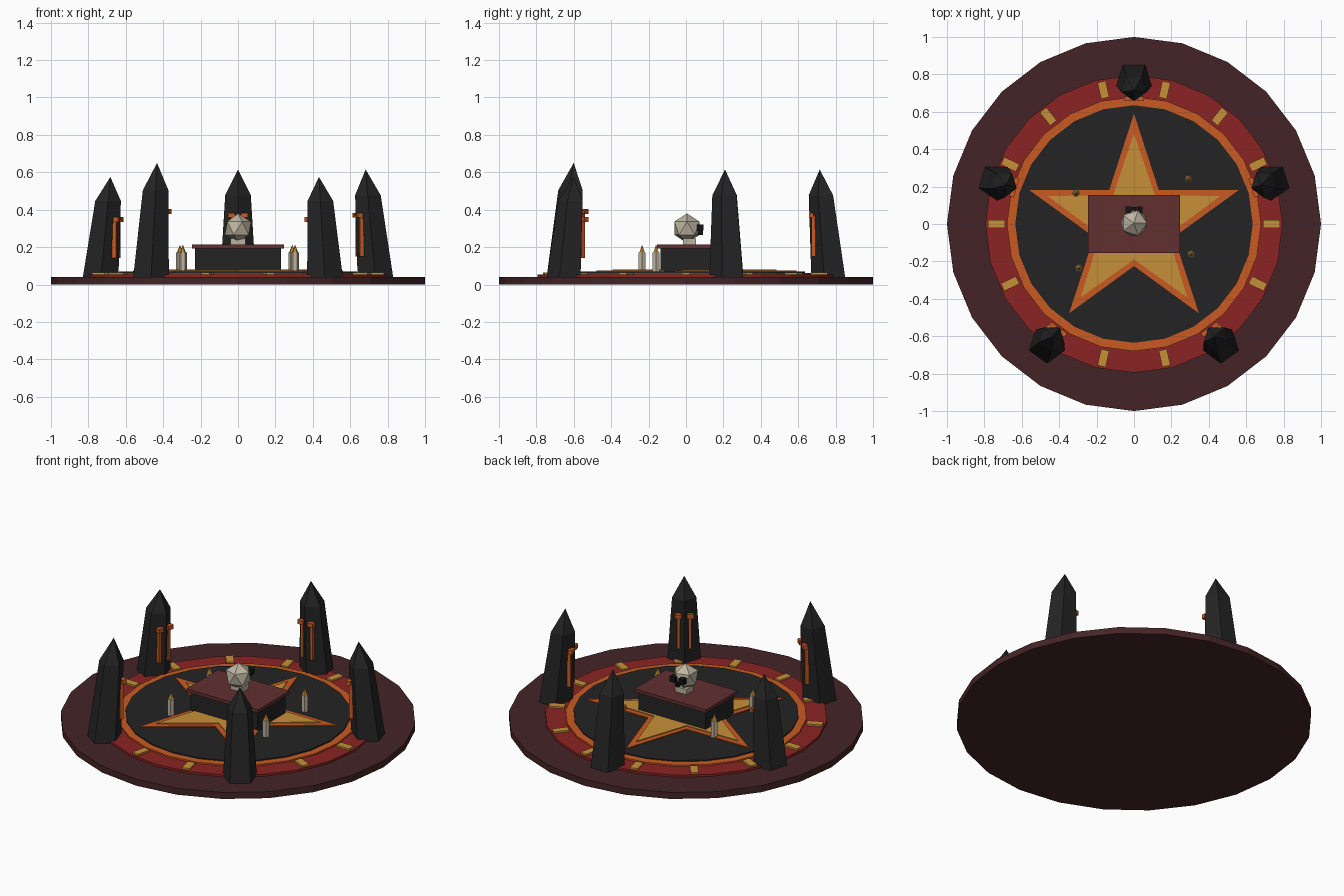
import bpy, bmesh
from math import sin, cos, pi, atan2, hypot, radians
from mathutils import Matrix, Vector

cube = bpy.data.objects.get("Cube")
if cube:
    bpy.data.objects.remove(cube, do_unlink=True)


def material(name, rgb):
    lin = [((c / 255 + 0.055) / 1.055) ** 2.4 for c in rgb]
    m = bpy.data.materials.new(name)
    m.use_nodes = True
    m.diffuse_color = (*lin, 1)
    m.node_tree.nodes["Principled BSDF"].inputs["Base Color"].default_value = (*lin, 1)
    return m


MAROON = material("dark maroon stone", (68, 36, 38))
RED = material("deep red", (140, 35, 35))
ORANGE = material("burnt orange", (200, 90, 34))
GOLD = material("gold", (198, 144, 56))
BLACK = material("charcoal", (36, 36, 36))
SLAB = material("maroon slab", (98, 48, 48))
BONE = material("bone", (190, 180, 160))
SOCKET = material("socket black", (20, 20, 20))


def finish(name, bm, mat):
    bmesh.ops.remove_doubles(bm, verts=bm.verts, dist=0.0005)
    bmesh.ops.recalc_face_normals(bm, faces=bm.faces)
    mesh = bpy.data.meshes.new(name)
    bm.to_mesh(mesh)
    bm.free()
    mesh.materials.append(mat)
    obj = bpy.data.objects.new(name, mesh)
    bpy.context.collection.objects.link(obj)
    return obj


def ring(n, r, z, turn=0.0, center=(0, 0), inner=None):
    """Circle of n points; alternate radius 'inner' turns it into a star."""
    pts = []
    for i in range(n):
        a = turn + 2 * pi * i / n
        rad = inner if inner and i % 2 else r
        pts.append((center[0] + rad * cos(a), center[1] + rad * sin(a), z))
    return pts


def loft(name, rings, mat):
    bm = bmesh.new()
    rows = [[bm.verts.new(p) for p in r] for r in rings]
    n = len(rows[0])
    for low, high in zip(rows, rows[1:]):
        for i in range(n):
            j = (i + 1) % n
            bm.faces.new((low[i], low[j], high[j], high[i]))
    bm.faces.new(rows[0][::-1])
    if hypot(*(Vector(rings[-1][0]) - Vector(rings[-1][1]))) > 0.001:
        bm.faces.new(rows[-1])
    return finish(name, bm, mat)


def disc(name, r, z0, z1, mat, n=24, turn=0.0, inner=None):
    return loft(name, [ring(n, r, z, turn, inner=inner) for z in (z0, z1)], mat)


def box(name, center, size, mat, turn=0.0):
    bm = bmesh.new()
    m = (Matrix.Translation(center) @ Matrix.Rotation(turn, 4, "Z")
         @ Matrix.Diagonal((*size, 1)))
    bmesh.ops.create_cube(bm, size=1, matrix=m)
    return finish(name, bm, mat)


# Stepped round floor
disc("base_disc", 1.0, 0, 0.04, MAROON)
disc("red_ring", 0.795, 0.04, 0.053, RED)
disc("orange_ring", 0.68, 0.05, 0.062, ORANGE)
disc("inner_floor", 0.635, 0.06, 0.069, BLACK)

# Five-pointed star with a raised gold centre
disc("star_border", 0.59, 0.065, 0.075, ORANGE, 10, pi / 2, 0.225)
disc("star_center", 0.485, 0.07, 0.08, GOLD, 10, pi / 2, 0.19)

# Markers round the red ring
for k in range(14):
    a = 2 * pi * k / 14
    box(f"ring_marker_{k + 1}", (0.735 * cos(a), 0.735 * sin(a), 0.056),
        (0.09, 0.045, 0.016), GOLD, a)


# Leaning five-sided pillars with pointed tops and glowing runes
def pillar(name, x, y, top):
    a = atan2(y, x)
    out = Vector((cos(a), sin(a)))
    side = Vector((-sin(a), cos(a)))
    height = top - 0.04

    def section(t, r):
        c = Vector((x, y)) - out * 0.055 * t
        return ring(5, r, 0.04 + height * t, a + pi, c)

    loft(name, [section(0, 0.1), section(0.76, 0.072), section(1, 0)], BLACK)
    reach = hypot(x, y)
    for s, label in ((-1, "a"), (1, "b")):
        bar = out * (reach - 0.088) + side * 0.032 * s
        head = out * (reach - 0.1) + side * 0.034 * s
        box(f"{name}_rune_bar_{label}", (*bar, 0.04 + height * 0.38),
            (0.022, 0.016, height * 0.38), ORANGE, a)
        box(f"{name}_rune_head_{label}", (*head, 0.04 + height * 0.575),
            (0.026, 0.038, 0.026), ORANGE, a)


pillar("back_pillar", 0, 0.77, 0.615)
pillar("left_pillar", 0.735, 0.225, 0.615)
pillar("right_pillar", -0.735, 0.225, 0.575)
pillar("front_left_pillar", 0.465, -0.645, 0.575)
pillar("front_right_pillar", -0.465, -0.645, 0.65)

# Altar
box("altar_block", (0, 0, 0.132), (0.46, 0.27, 0.126), BLACK)
box("altar_slab", (0, 0, 0.203), (0.49, 0.31, 0.02), SLAB)

# Faceted skull, facing the back
bm = bmesh.new()
bmesh.ops.create_icosphere(bm, subdivisions=1, radius=0.079,
                           matrix=Matrix.Translation((0, 0.005, 0.301)))
finish("skull", bm, BONE)
box("skull_jaw", (0, 0.018, 0.229), (0.08, 0.07, 0.034), BONE)
for s, label in ((1, "left"), (-1, "right")):
    box(f"{label}_eye_socket", (0.03 * s, 0.077, 0.305), (0.032, 0.035, 0.034), SOCKET)
box("nose_hole", (0, 0.077, 0.277), (0.02, 0.03, 0.024), SOCKET)

# Candles with flames
spots = ((0.29, 0.24), (-0.31, 0.165), (0.305, -0.16), (-0.295, -0.235))
for k, c in enumerate(spots):
    loft(f"candle_{k + 1}", [ring(6, 0.021, z, 0, c) for z in (0.068, 0.17)], BONE)
    loft(f"candle_flame_{k + 1}",
         [ring(6, 0.017, 0.17, 0, c), ring(6, 0, 0.213, 0, c)], GOLD)
